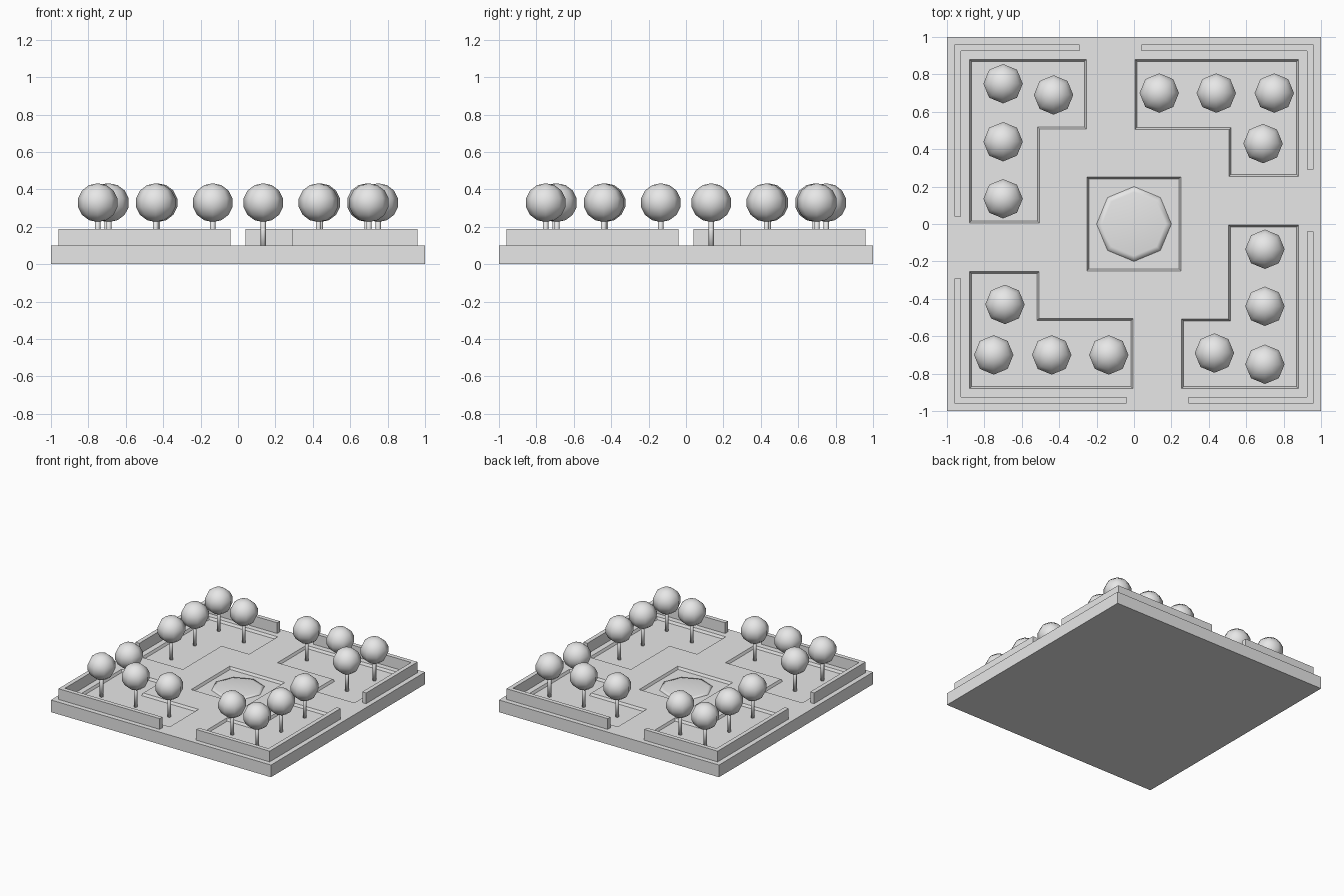
import bpy
import bmesh
from math import cos, sin, pi, copysign
from mathutils import Matrix, Vector

if "Cube" in bpy.data.objects:
    bpy.data.objects.remove(bpy.data.objects["Cube"], do_unlink=True)

TOP, FLOOR = 0.1, 0.08
WALL_TOP = 0.188

stone = bpy.data.materials.new("light_grey")
stone.use_nodes = True
GREY = (0.8, 0.8, 0.8, 1)
stone.diffuse_color = GREY
stone.node_tree.nodes["Principled BSDF"].inputs["Base Color"].default_value = GREY


def finish(bm, name, smooth=False):
    bmesh.ops.recalc_face_normals(bm, faces=bm.faces[:])
    mesh = bpy.data.meshes.new(name)
    for face in bm.faces:
        face.smooth = smooth
    bm.to_mesh(mesh)
    bm.free()
    mesh.materials.append(stone)
    obj = bpy.data.objects.new(name, mesh)
    bpy.context.collection.objects.link(obj)
    return obj


def loft(name, rings, smooth=False):
    """Closed solid through stacked outlines given as (points, height)."""
    bm = bmesh.new()
    loops = [[bm.verts.new((x, y, z)) for x, y in pts] for pts, z in rings]
    for low, high in zip(loops, loops[1:]):
        for i in range(len(low)):
            j = (i + 1) % len(low)
            bm.faces.new((low[i], low[j], high[j], high[i]))
    bm.faces.new(loops[0][::-1])
    bm.faces.new(loops[-1])
    return finish(bm, name, smooth)


def square(r):
    return [(-r, -r), (r, -r), (r, r), (-r, r)]


def turn(pts, k):
    """Quarter turns clockwise."""
    for _ in range(k):
        pts = [(y, -x) for x, y in pts]
    return pts


def inset(pts, t):
    """Move a counter-clockwise, right-angled outline inward."""
    out = []
    for i, p in enumerate(pts):
        p = Vector(p)
        a = (p - Vector(pts[i - 1])).normalized()
        b = (Vector(pts[(i + 1) % len(pts)]) - p).normalized()
        n = a + b
        out.append((p.x - n.y * t, p.y + n.x * t))
    return out


def carve(target, outline):
    """Sink a shallow tray with sloping sides into the target."""
    cutter = loft("tray_cutter", [(inset(outline, 0.01), FLOOR),
                                  (outline, TOP), (outline, TOP + 0.05)])
    cutter.hide_render = True
    mod = target.modifiers.new("tray", "BOOLEAN")
    mod.operation = "DIFFERENCE"
    mod.solver = "EXACT"
    mod.object = cutter
    bpy.context.view_layer.objects.active = target
    bpy.ops.object.modifier_apply(modifier=mod.name)
    bpy.data.objects.remove(cutter, do_unlink=True)


# One corner of the park, repeated by quarter turns
bed = [(-0.88, 0.88), (-0.88, 0.005), (-0.505, 0.005),
       (-0.505, 0.508), (-0.255, 0.508), (-0.255, 0.88)]
wall = [(-0.96, 0.96), (-0.96, 0.04), (-0.925, 0.04),
        (-0.925, 0.925), (-0.292, 0.925), (-0.292, 0.96)]
trees = [(-0.7, 0.75), (-0.43, 0.69), (-0.7, 0.44), (-0.7, 0.135)]

# Ground slab with sunken beds and pool
slab = loft("ground_slab", [(square(1), 0), (square(1), TOP)])
for k in range(4):
    carve(slab, turn(bed, k))
carve(slab, square(0.25))

# Low swell of water in the pool
octagon = [(cos(i * pi / 4), sin(i * pi / 4)) for i in range(8)]
loft("pool_water", [([(x * r, y * r) for x, y in octagon], z)
                    for r, z in ((0.2, FLOOR - 0.002), (0.2, FLOOR + 0.001),
                                 (0.17, FLOOR + 0.007))], True)


def tree(index, x, y):
    bm = bmesh.new()
    bmesh.ops.create_cone(bm, cap_ends=True, segments=8, radius1=0.014,
                          radius2=0.014, depth=0.18,
                          matrix=Matrix.Translation((x, y, FLOOR + 0.088)))
    finish(bm, f"tree_trunk_{index}", True)
    bpy.context.view_layer.objects.active = None
    bm = bmesh.new()
    place = Matrix.Translation((x, y, 0.329)) @ Matrix.Diagonal((1, 1, 0.96, 1))
    bmesh.ops.create_uvsphere(bm, u_segments=8, v_segments=7, radius=0.108,
                              matrix=place)
    finish(bm, f"tree_crown_{index}", True)


# Corner walls and trees
for k in range(4):
    loft(f"corner_wall_{k + 1}", [(turn(wall, k), TOP - 0.002), (turn(wall, k), WALL_TOP)])
    for n, (x, y) in enumerate(turn(trees, k)):
        tree(k * len(trees) + n + 1, x, y)
